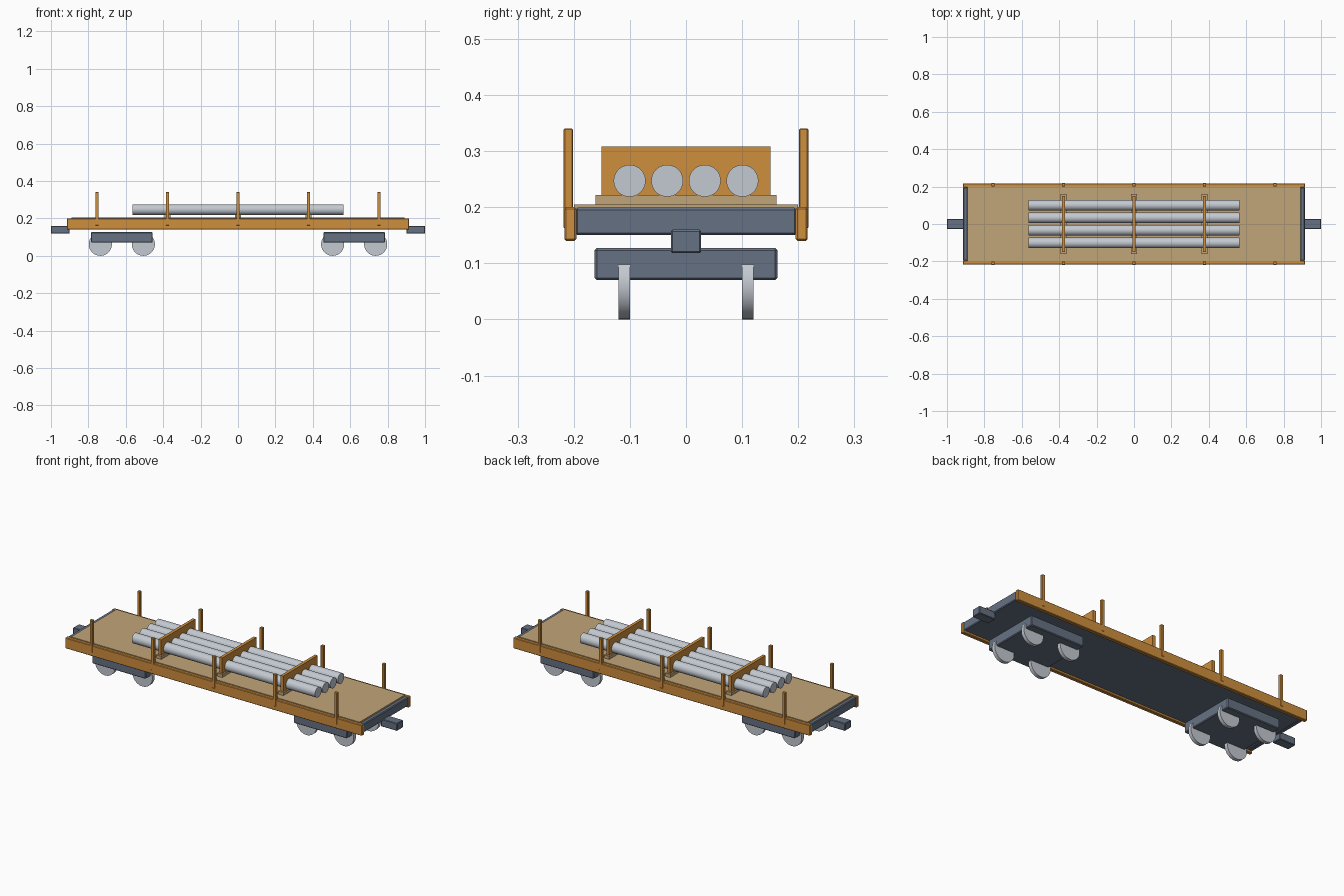
import bpy, math

cube = bpy.data.objects.get("Cube")
if cube:
    bpy.data.objects.remove(cube, do_unlink=True)


def material(name, rgb):
    colour = [(c / 255) ** 2.2 for c in rgb] + [1]
    m = bpy.data.materials.new(name)
    m.use_nodes = True
    m.diffuse_color = colour
    m.node_tree.nodes["Principled BSDF"].inputs["Base Color"].default_value = colour
    return m


ORANGE = material("orange paint", (205, 141, 64))
WOOD = material("tan wood", (192, 163, 120))
STEEL = material("slate steel", (102, 113, 130))
METAL = material("pale metal", (194, 200, 208))


def box(name, x, y, z, mat, bevel=0.0):
    """Box from (low, high) ranges on each axis."""
    bpy.ops.mesh.primitive_cube_add(size=1, location=[sum(r) / 2 for r in (x, y, z)])
    ob = bpy.context.object
    ob.name = name
    ob.scale = [r[1] - r[0] for r in (x, y, z)]
    bpy.ops.object.transform_apply(location=False, rotation=False, scale=True)
    ob.data.materials.append(mat)
    if bevel:
        mod = ob.modifiers.new("soft edges", "BEVEL")
        mod.width = bevel
        mod.segments = 1
    return ob


def rod(name, radius, depth, loc, rot, mat):
    bpy.ops.mesh.primitive_cylinder_add(vertices=40, radius=radius, depth=depth,
                                        location=loc, rotation=rot)
    ob = bpy.context.object
    ob.name = name
    ob.data.materials.append(mat)
    bpy.ops.object.shade_smooth_by_angle(angle=math.radians(40))
    return ob


def span(centre, half):
    return (centre - half, centre + half)


# Underframe and plank deck
box("underframe", span(0, 0.9), span(0, 0.197), (0.152, 0.196), STEEL)
box("deck", span(0, 0.89), span(0, 0.2), (0.19, 0.205), WOOD)

# Side sills and stakes
for side, label in ((-1, "right"), (1, "left")):
    box(label + "_sill", span(0, 0.915), span(side * 0.206, 0.0105),
        (0.14, 0.2), ORANGE, 0.003)
    for i in range(5):
        box(f"{label}_stake_{i + 1}", span((i - 2) * 0.377, 0.009),
            span(side * 0.2095, 0.0085), (0.162, 0.34), ORANGE, 0.002)

# Ends: beam, coupler and wheeled bogie
for end, label in ((-1, "rear"), (1, "lead")):
    box(label + "_end_beam", span(end * 0.901, 0.012), span(0, 0.197),
        (0.15, 0.199), STEEL, 0.004)
    box(label + "_coupler", span(end * 0.95, 0.05), span(0, 0.027),
        (0.118, 0.16), STEEL, 0.003)
    box(label + "_bogie", span(end * 0.621, 0.165), span(0, 0.163),
        (0.07, 0.127), STEEL, 0.004)
    for dx in (-0.115, 0.115):
        for y in (-0.11, 0.11):
            rod(label + "_wheel", 0.0618, 0.02, (end * 0.621 + dx, y, 0.0618),
                (math.pi / 2, 0, 0), METAL)

# Load: bolsters, bulkheads and pipes
for i in range(3):
    x = (i - 1) * 0.377
    box(f"bolster_{i + 1}", span(x, 0.016), span(0, 0.161), (0.203, 0.222), WOOD)
    box(f"bulkhead_{i + 1}", span(x, 0.0085), span(0, 0.151), (0.22, 0.308), ORANGE)
for i in range(4):
    rod(f"pipe_{i + 1}", 0.0285, 1.13, (0, (i - 1.5) * 0.067, 0.247),
        (0, math.pi / 2, 0), METAL)
